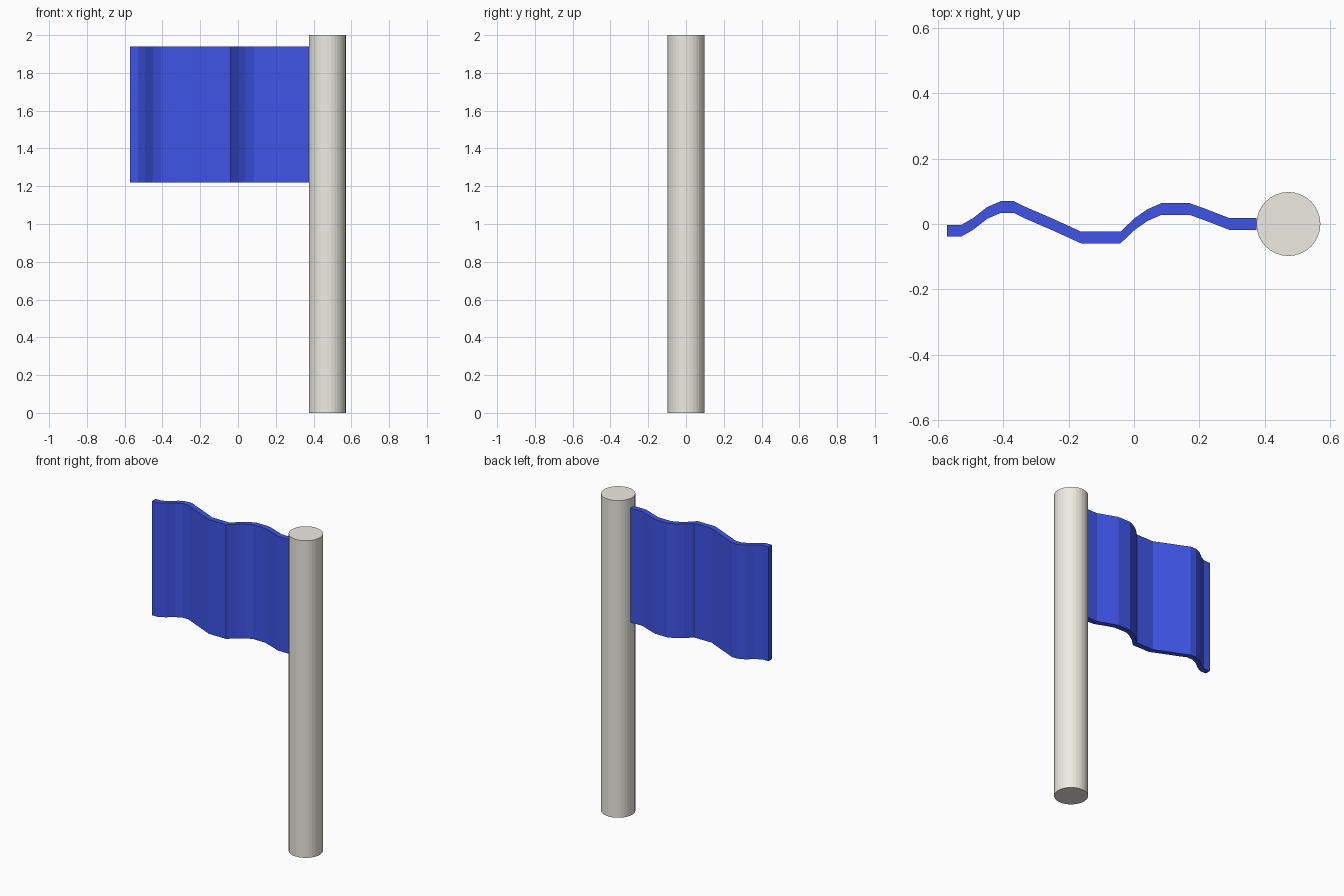
import bpy, bmesh

if "Cube" in bpy.data.objects:
    bpy.data.objects.remove(bpy.data.objects["Cube"])

def material(name, rgb):
    m = bpy.data.materials.new(name)
    m.diffuse_color = (*rgb, 1)
    m.use_nodes = True
    m.node_tree.nodes["Principled BSDF"].inputs["Base Color"].default_value = m.diffuse_color
    return m

# Pole: faceted cylinder standing on the ground
bpy.ops.mesh.primitive_cylinder_add(vertices=32, radius=0.098, depth=2, location=(0.473, 0, 1))
pole = bpy.context.object
pole.name = "pole"
pole.data.materials.append(material("pale_stone", (0.85, 0.84, 0.76)))

# Flag: wavy centre line swept into a thin upright sheet
wave = [(-0.573, -0.021), (-0.53, -0.021), (-0.493, 0), (-0.45, 0.034), (-0.408, 0.052),
        (-0.368, 0.052), (-0.334, 0.035), (-0.246, -0.003), (-0.163, -0.041), (-0.041, -0.041),
        (0.002, 0), (0.041, 0.027), (0.084, 0.046), (0.17, 0.046), (0.215, 0.03),
        (0.292, 0), (0.376, 0)]
half, z0, z1 = 0.018, 1.22, 1.94
bm = bmesh.new()
rings = [[bm.verts.new((x, y + dy, z)) for dy, z in
          ((-half, z0), (half, z0), (half, z1), (-half, z1))] for x, y in wave]
for a, b in zip(rings, rings[1:]):
    for i in range(4):
        j = (i + 1) % 4
        bm.faces.new((a[i], a[j], b[j], b[i]))
bm.faces.new(rings[0])
bm.faces.new(rings[-1])
bmesh.ops.recalc_face_normals(bm, faces=bm.faces)
mesh = bpy.data.meshes.new("flag")
bm.to_mesh(mesh)
bm.free()
flag = bpy.data.objects.new("flag", mesh)
bpy.context.collection.objects.link(flag)
mesh.materials.append(material("blue_cloth", (0.05, 0.09, 0.8)))
